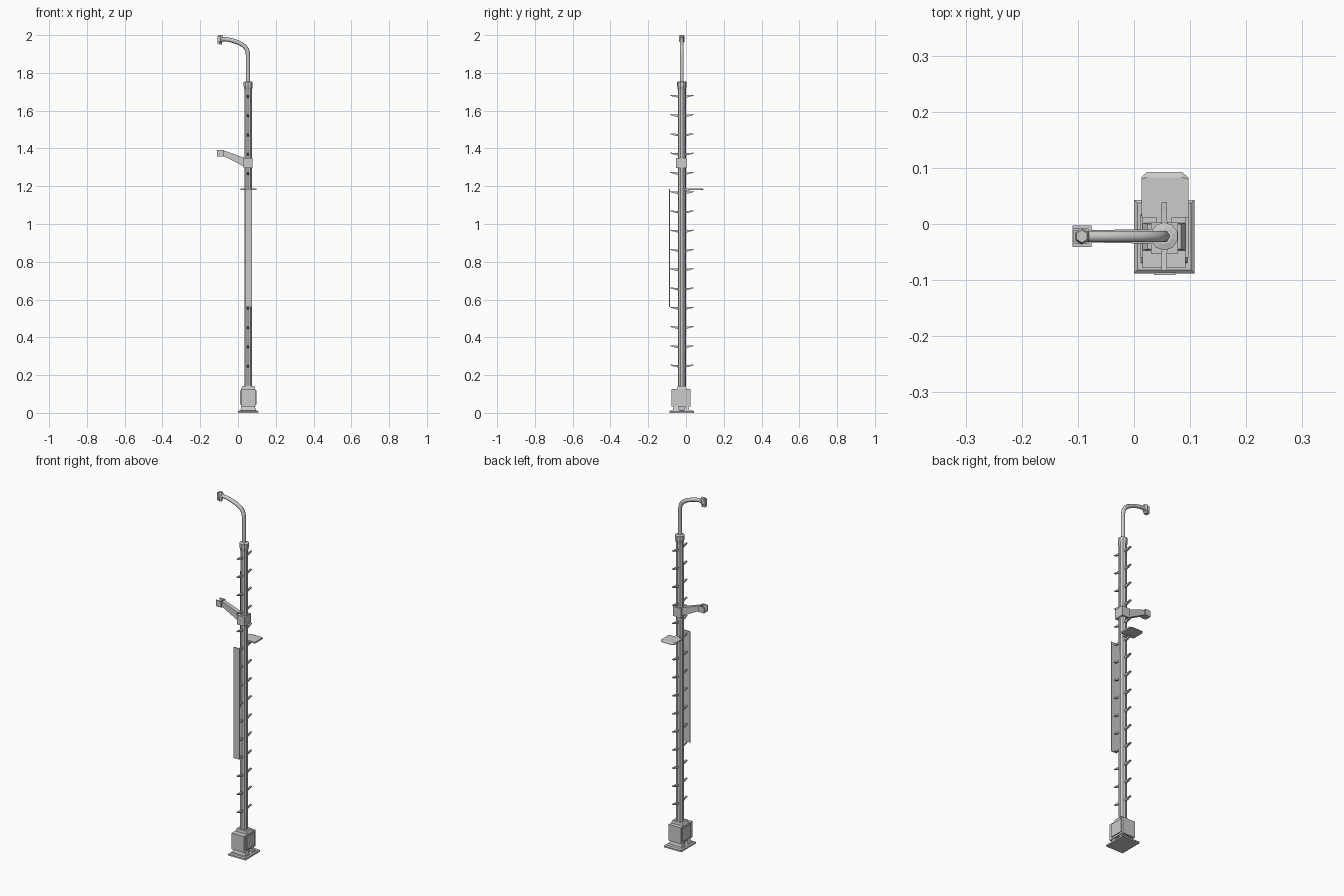
import bpy, bmesh, math
from mathutils import Vector

if "Cube" in bpy.data.objects:
    bpy.data.objects.remove(bpy.data.objects["Cube"])

CX, CY = 0.054, -0.022   # pole axis


def finish(name, bm):
    bmesh.ops.recalc_face_normals(bm, faces=bm.faces)
    me = bpy.data.meshes.new(name)
    bm.to_mesh(me)
    bm.free()
    ob = bpy.data.objects.new(name, me)
    bpy.context.collection.objects.link(ob)
    return ob


def loft(name, rings):
    """Skin matching closed rings of points and cap both ends."""
    bm = bmesh.new()
    vs = [[bm.verts.new(p) for p in r] for r in rings]
    n = len(rings[0])
    for a, b in zip(vs, vs[1:]):
        for i in range(n):
            j = (i + 1) % n
            bm.faces.new((a[i], a[j], b[j], b[i]))
    bm.faces.new(vs[0][::-1])
    bm.faces.new(vs[-1])
    return finish(name, bm)


def rect(x0, x1, y0, y1, z):
    return [(x0, y0, z), (x1, y0, z), (x1, y1, z), (x0, y1, z)]


def box(name, x0, x1, y0, y1, z0, z1):
    return loft(name, [rect(x0, x1, y0, y1, z0), rect(x0, x1, y0, y1, z1)])


def turned(name, cx, cy, profile, n):
    return loft(name, [[(cx + r * math.cos(2 * math.pi * (i + .5) / n),
                         cy + r * math.sin(2 * math.pi * (i + .5) / n), z)
                        for i in range(n)] for r, z in profile])


def side_section(x0, x1, pts):
    """Cross-section at constant y becomes a prism: pts are (x, z)."""
    return [(x, x0, z) for x, z in pts], [(x, x1, z) for x, z in pts]


# base plate, feet and cabinet
loft("base_plate", [rect(0, .108, -.088, .043, 0), rect(0, .108, -.088, .043, .008),
                    rect(.006, .102, -.082, .037, .013)])
for i, (y0, y1) in enumerate([(-.07, -.034), (-.01, .018)]):
    loft(f"foot_{i}", [rect(.012, .096, y0, y1, .012), rect(.02, .088, y0 + .006, y1 - .006, .036)])
box("pedestal_core", .03, .08, -.045, 0, .01, .04)
box("cabinet", .015, .092, -.078, .025, .035, .126)
loft("cabinet_collar", [rect(.015, .092, -.047, .002, .125), rect(.024, .084, -.045, 0, .143)])
for i, (x0, x1) in enumerate([(.011, .016), (.091, .097)]):
    box(f"cabinet_side_{i}", x0, x1, -.06, .015, .045, .118)

# pole with flared top collar
turned("pole", CX, CY, [(.0215, .12), (.021, 1.71), (.025, 1.73), (.025, 1.752), (.014, 1.755)], 10)

# climbing pegs on both sides
for k in range(15):
    z = .25 + k * .102
    for s in (-1, 1):
        def sec(d, w, zb, zt):
            return [(CX + a * w, CY + s * d, b) for a, b in
                    ((-1, zb), (1, zb), (1, zt), (-1, zt))]
        loft(f"peg_{k}_{'front' if s < 0 else 'back'}",
             [sec(.015, .0055, z - .011, z + .003), sec(.04, .005, z - .005, z + .004),
              sec(.061, .0045, z + .001, z + .006)])

# tall narrow sign board across the front pegs
box("sign_board", .036, .074, -.091, -.086, .56, 1.185)

# thin hood at the back with a drooping, clipped edge
outer = [(.013, .012), (.097, .012), (.097, .083), (.085, .093), (.023, .093), (.013, .083)]
inner = [(.013, .012), (.097, .012), (.097, .08), (.085, .083), (.023, .083), (.013, .08)]
loft("hood", [[(x, y, 1.181) for x, y in outer], [(x, y, 1.184) for x, y in outer],
              [(x, y, 1.189) for x, y in inner]])
box("hood_mount", .04, .068, -.022, .02, 1.178, 1.187)

# bracket arm: clamp, tapering arm and open-topped end cup
box("arm_clamp", .03, .078, -.053, .003, 1.297, 1.35)


def arm_sec(x, w, zb, zt):
    return [(x, CY - w, zb), (x, CY + w, zb), (x, CY + w, zt), (x, CY - w, zt)]


loft("bracket_arm", [arm_sec(.035, .013, 1.303, 1.35), arm_sec(-.078, .011, 1.361, 1.39)])
box("cup_floor", -.11, -.076, -.041, -.003, 1.358, 1.366)
for i, y in enumerate((-.041, -.009)):
    box(f"cup_wall_{i}", -.11, -.076, y, y + .006, 1.362, 1.392)
box("cup_back", -.082, -.076, -.041, -.003, 1.362, 1.392)

# curved lamp pipe
cu = bpy.data.curves.new("lamp_pipe", 'CURVE')
cu.dimensions = '3D'
cu.bevel_depth = .0115
cu.bevel_resolution = 1
cu.use_fill_caps = True
path = [(.053, 1.74), (.053, 1.895), (.048, 1.922), (.034, 1.942),
        (.008, 1.958), (-.025, 1.97), (-.055, 1.977), (-.092, 1.98)]
sp = cu.splines.new('POLY')
sp.points.add(len(path) - 1)
for p, (x, z) in zip(sp.points, path):
    p.co = (x, CY, z, 1)
pipe = bpy.data.objects.new("lamp_pipe", cu)
bpy.context.collection.objects.link(pipe)
bpy.context.view_layer.objects.active = pipe
pipe.select_set(True)
bpy.ops.object.convert(target='MESH')

# hexagonal lamp head
turned("lamp_head", -.093, CY, [(.010, 1.95), (.010, 1.962), (.015, 1.966),
                                (.015, 1.99), (.011, 2.0)], 6)
box("lamp_end_plate", -.109, -.1, CY - .01, CY + .01, 1.952, 1.995)
